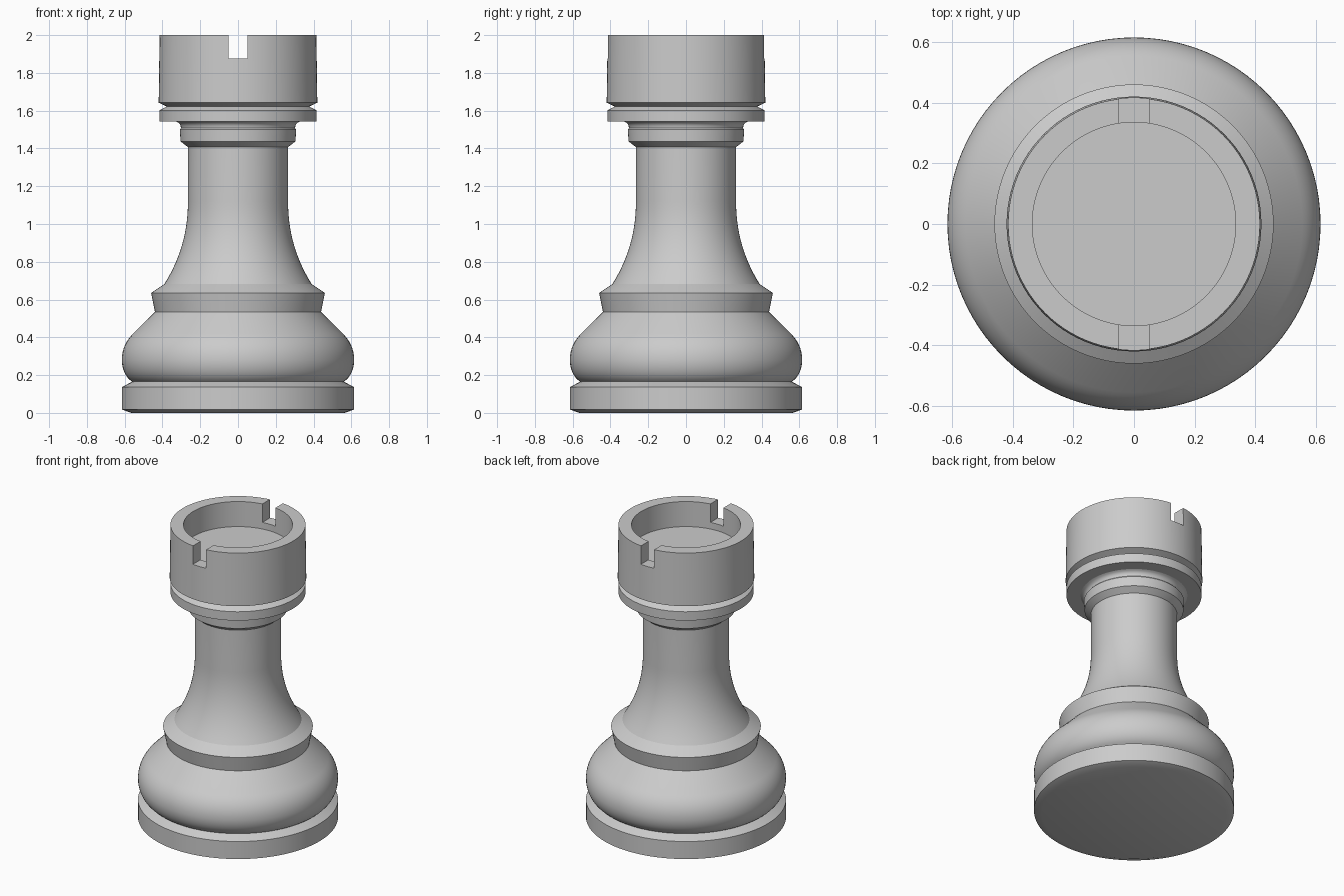
import bpy, bmesh, math

if "Cube" in bpy.data.objects:
    bpy.data.objects.remove(bpy.data.objects["Cube"])

SEGMENTS = 96


def bezier(p0, p1, p2, p3, n=12):
    """Points along a cubic curve in the (radius, height) plane."""
    pts = []
    for i in range(n + 1):
        t = i / n
        w = ((1 - t) ** 3, 3 * t * (1 - t) ** 2, 3 * t * t * (1 - t), t ** 3)
        pts.append(tuple(sum(a * p[k] for a, p in zip(w, (p0, p1, p2, p3))) for k in (0, 1)))
    return pts


def lathe(name, profile):
    """Revolve a profile that starts and ends on the axis into a closed solid."""
    bm = bmesh.new()
    verts = [bm.verts.new((r, 0, z)) for r, z in profile]
    edges = [bm.edges.new(pair) for pair in zip(verts, verts[1:])]
    bmesh.ops.spin(bm, geom=verts + edges, cent=(0, 0, 0), axis=(0, 0, 1),
                   angle=math.tau, steps=SEGMENTS)
    bmesh.ops.remove_doubles(bm, verts=bm.verts, dist=0.0005)
    bmesh.ops.recalc_face_normals(bm, faces=bm.faces)
    mesh = bpy.data.meshes.new(name)
    bm.to_mesh(mesh)
    bm.free()
    obj = bpy.data.objects.new(name, mesh)
    bpy.context.collection.objects.link(obj)
    return obj


# Foot with chamfered lower edge
foot = [(0, 0), (0.565, 0), (0.615, 0.018), (0.615, 0.137), (0.56, 0.165)]
# Rounded bulge, running straight up to the ring
bulge = (bezier((0.56, 0.165), (0.60, 0.19), (0.615, 0.24), (0.615, 0.28), 8)[1:]
         + bezier((0.615, 0.28), (0.615, 0.34), (0.59, 0.385), (0.555, 0.42), 8)[1:])
# Flared ring
ring = [(0.44, 0.535), (0.46, 0.635), (0.39, 0.682)]
# Concave stem
stem = bezier((0.39, 0.682), (0.31, 0.81), (0.265, 0.95), (0.265, 1.12), 14)[1:] + [(0.265, 1.407)]
# Collar with a small cove under the disc
collar = [(0.304, 1.437), (0.308, 1.50)] + bezier(
    (0.302, 1.507), (0.302, 1.525), (0.312, 1.537), (0.328, 1.542), 4)
# Disc and groove under the tower
disc = [(0.415, 1.542), (0.415, 1.602), (0.377, 1.622)]
# Hollow tower top
tower = [(0.42, 1.642), (0.415, 2.0), (0.335, 2.0), (0.335, 1.83), (0, 1.83)]

rook = lathe("rook", foot + bulge + ring + stem + collar + disc + tower)

# Notch running front to back through the tower wall
bpy.ops.mesh.primitive_cube_add(size=1, location=(0, 0, 1.975))
cutter = bpy.context.object
cutter.name = "notch_cutter"
cutter.scale = (0.098, 1.2, 0.20)
cutter.hide_render = True

notch = rook.modifiers.new("notch", 'BOOLEAN')
notch.operation = 'DIFFERENCE'
notch.solver = 'EXACT'
notch.object = cutter

bpy.ops.object.select_all(action='DESELECT')
rook.select_set(True)
bpy.context.view_layer.objects.active = rook
bpy.ops.object.modifier_apply(modifier="notch")
bpy.data.objects.remove(cutter)
bpy.ops.object.shade_smooth_by_angle(angle=math.radians(22))
